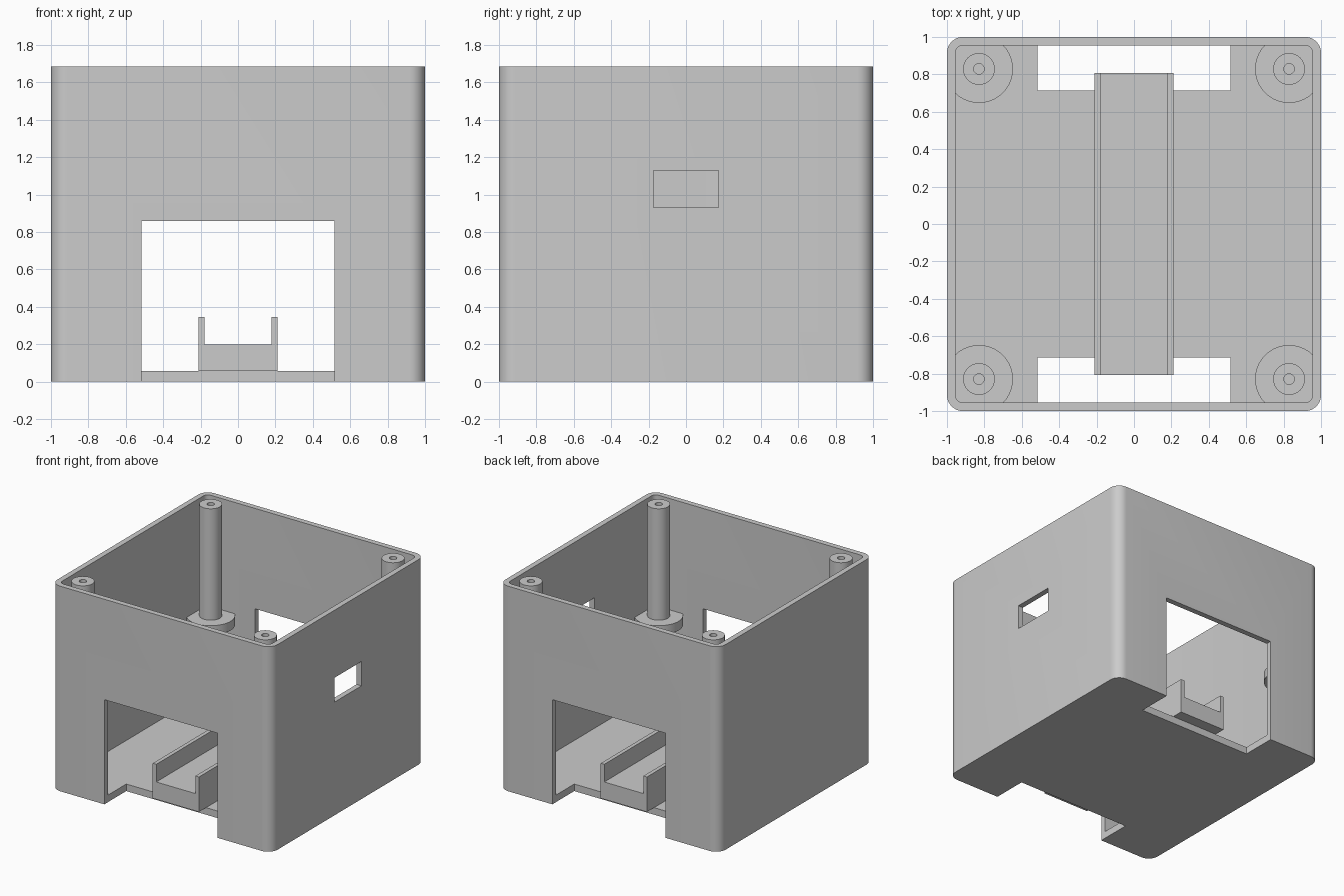
import bpy
import bmesh
from math import radians, cos, sin, pi
from mathutils import Vector

HEIGHT = 1.685
WALL = 0.045
FLOOR = 0.058

if "Cube" in bpy.data.objects:
    bpy.data.objects.remove(bpy.data.objects["Cube"], do_unlink=True)

grey = bpy.data.materials.new("light grey plastic")
grey.use_nodes = True
grey.diffuse_color = (0.6, 0.6, 0.6, 1)
grey.node_tree.nodes["Principled BSDF"].inputs["Base Color"].default_value = grey.diffuse_color


def make_object(name, bm):
    bmesh.ops.recalc_face_normals(bm, faces=bm.faces)
    mesh = bpy.data.meshes.new(name)
    bm.to_mesh(mesh)
    bm.free()
    mesh.materials.append(grey)
    obj = bpy.data.objects.new(name, mesh)
    bpy.context.collection.objects.link(obj)
    return obj


def extrude(name, outline, z0, z1):
    """Upright prism over an outline in the ground plane."""
    bm = bmesh.new()
    face = bm.faces.new([bm.verts.new((x, y, z0)) for x, y in outline])
    top = bmesh.ops.extrude_face_region(bm, geom=[face])["geom"]
    verts = [v for v in top if isinstance(v, bmesh.types.BMVert)]
    bmesh.ops.translate(bm, verts=verts, vec=(0, 0, z1 - z0))
    return make_object(name, bm)


def rounded_square(half, radius, steps=8):
    c = half - radius
    points = []
    for q, (sx, sy) in enumerate([(1, 1), (-1, 1), (-1, -1), (1, -1)]):
        for i in range(steps + 1):
            a = (q + i / steps) * pi / 2
            points.append((sx * c + radius * cos(a), sy * c + radius * sin(a)))
    return points


def box(name, x0, x1, y0, y1, z0, z1):
    return extrude(name, [(x0, y0), (x1, y0), (x1, y1), (x0, y1)], z0, z1)


def activate(obj):
    bpy.ops.object.select_all(action='DESELECT')
    obj.select_set(True)
    bpy.context.view_layer.objects.active = obj


def cut(obj, cutter):
    cutter.hide_render = True
    activate(obj)
    mod = obj.modifiers.new("cut", 'BOOLEAN')
    mod.operation = 'DIFFERENCE'
    mod.solver = 'EXACT'
    mod.object = cutter
    bpy.ops.object.modifier_apply(modifier=mod.name)
    bpy.data.objects.remove(cutter, do_unlink=True)


def smooth(obj):
    activate(obj)
    bpy.ops.object.shade_smooth_by_angle(angle=radians(30))


# Open-topped case with rounded upright corners
case = extrude("case", rounded_square(1, 0.085), 0, HEIGHT)
cut(case, extrude("cavity", rounded_square(1 - WALL, 0.04), FLOOR, HEIGHT + 0.2))

# Doorways front and back, notched into the floor
cut(case, box("front_doorway", -0.515, 0.515, -1.1, -0.715, -0.1, 0.86))
cut(case, box("back_doorway", -0.515, 0.515, 0.715, 1.1, -0.1, 0.86))

# Small port in one side wall
cut(case, box("side_port", 0.9, 1.1, -0.175, 0.175, 0.93, 1.13))
smooth(case)

# U-shaped channel running across the floor
bm = bmesh.new()
section = [(-0.21, FLOOR), (0.21, FLOOR), (0.21, 0.345), (0.178, 0.345),
           (0.178, 0.2), (-0.178, 0.2), (-0.178, 0.345), (-0.21, 0.345)]
end = bm.faces.new([bm.verts.new((x, -0.807, z)) for x, z in section])
new = bmesh.ops.extrude_face_region(bm, geom=[end])["geom"]
bmesh.ops.translate(bm, vec=(0, 1.614, 0),
                    verts=[v for v in new if isinstance(v, bmesh.types.BMVert)])
make_object("channel", bm)


# Screw posts, each on a round pad held by the corner walls
def screw_post(name, sx, sy):
    pad_low, pad_high = 0.695, 0.77
    profile = [(0, pad_low), (0.182, pad_low), (0.182, pad_high), (0.085, pad_high),
               (0.085, HEIGHT), (0.028, HEIGHT), (0.028, pad_high), (0, pad_high)]
    bm = bmesh.new()
    verts = [bm.verts.new((r, 0, z)) for r, z in profile]
    edges = [bm.edges.new(pair) for pair in zip(verts, verts[1:])]
    bmesh.ops.spin(bm, geom=verts + edges, cent=(0, 0, 0), axis=(0, 0, 1),
                   angle=2 * pi, steps=40)
    bmesh.ops.remove_doubles(bm, verts=bm.verts, dist=0.0005)
    limit = 1 - WALL / 2
    for v in bm.verts:
        v.co += Vector((sx * 0.829, sy * 0.829, 0))
        v.co.x = max(-limit, min(limit, v.co.x))
        v.co.y = max(-limit, min(limit, v.co.y))
    smooth(make_object(name, bm))


for side, sx in (("left", 1), ("right", -1)):
    for end_name, sy in (("front", -1), ("back", 1)):
        screw_post(f"{end_name}_{side}_post", sx, sy)
